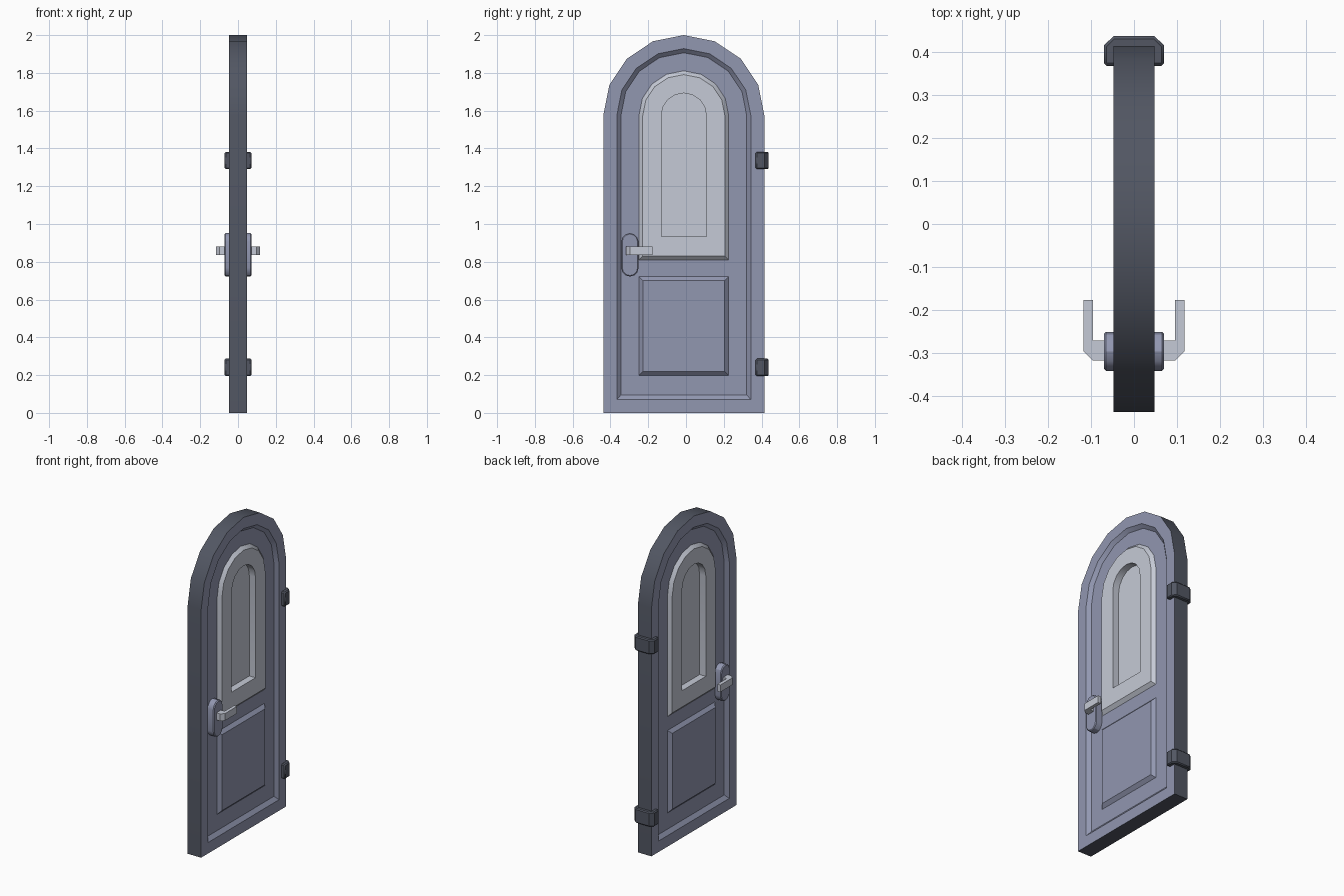
import bpy, bmesh, math
from mathutils import Vector

if "Cube" in bpy.data.objects:
    bpy.data.objects.remove(bpy.data.objects["Cube"])

CY = -0.0115      # centre line of the door leaf
SPRING = 1.5735   # height where the arches begin
FACE = 0.0475     # half thickness of the leaf
LOW = 0.0275      # half thickness in the sunken field


def material(name, rgb):
    m = bpy.data.materials.new(name)
    m.diffuse_color = (*rgb, 1)
    m.use_nodes = True
    m.node_tree.nodes["Principled BSDF"].inputs["Base Color"].default_value = m.diffuse_color
    return m


DARK = material("dark slate", (0.084, 0.094, 0.124))
BLUE = material("grey blue", (0.285, 0.308, 0.435))
PALE = material("pale grey", (0.56, 0.59, 0.67))


def arch(x, r, bottom, n=8):
    """Arched outline in the plane at x."""
    pts = [(x, CY - r, bottom), (x, CY + r, bottom)]
    for i in range(n + 1):
        a = math.pi * i / n
        pts.append((x, CY + r * math.cos(a), SPRING + r * math.sin(a)))
    return pts


def rect(x, y0, y1, z0, z1):
    return [(x, y0, z0), (x, y1, z0), (x, y1, z1), (x, y0, z1)]


def loft(name, rings, mats, bands=None, closed=False, bevel=0):
    """Skin a chain of equal rings; closed joins last to first, else caps."""
    bm = bmesh.new()
    rows = [[bm.verts.new(Vector(p)) for p in ring] for ring in rings]
    count = len(rows) if closed else len(rows) - 1
    for k in range(count):
        a, b = rows[k], rows[(k + 1) % len(rows)]
        for i in range(len(a)):
            j = (i + 1) % len(a)
            f = bm.faces.new((a[i], a[j], b[j], b[i]))
            f.material_index = bands[k] if bands else 0
    if not closed:
        bm.faces.new(rows[0])
        bm.faces.new(rows[-1])
    bmesh.ops.recalc_face_normals(bm, faces=bm.faces)
    me = bpy.data.meshes.new(name)
    bm.to_mesh(me)
    bm.free()
    for m in mats:
        me.materials.append(m)
    ob = bpy.data.objects.new(name, me)
    bpy.context.collection.objects.link(ob)
    bpy.ops.object.select_all(action='DESELECT')
    ob.select_set(True)
    bpy.context.view_layer.objects.active = ob
    bpy.ops.object.shade_smooth_by_angle(angle=math.radians(30))
    if bevel:
        mod = ob.modifiers.new("edge bevel", 'BEVEL')
        mod.width = bevel
        mod.segments = 1
        mod.limit_method = 'ANGLE'
        mod.angle_limit = math.radians(50)
    return ob


# Door leaf: dark rim, sunken field on both faces, opening for the window
half = [(FACE, 0.4265, 0.0), (FACE, 0.355, 0.07), (LOW, 0.333, 0.095), (LOW, 0.15, 0.9)]
chain = half + [(-x, r, b) for x, r, b in reversed(half)]
loft("door_leaf", [arch(*c) for c in chain], [BLUE, DARK],
     bands=[0] * 7 + [1], closed=True)

# Raised window frame with bevelled outer edge, on both faces
half = [(LOW - 0.002, 0.2395, 0.808), (FACE, 0.2175, 0.831), (FACE, 0.1195, 0.935)]
chain = half + [(-x, r, b) for x, r, b in reversed(half)]
loft("window_frame", [arch(*c) for c in chain], [PALE], closed=True)

# Window pane
loft("window_pane", [arch(x, 0.125, 0.93) for x in (-0.004, 0.004)], [PALE])

# Raised lower panel, on both faces
chain = [(-FACE, 0.021), (-LOW, 0), (LOW, 0), (FACE, 0.021)]
loft("lower_panel", [rect(x, -0.249 + d, 0.226 - d, 0.198 + d, 0.722 - d) for x, d in chain],
     [BLUE])


# Handle plate running through the leaf, rounded at top and bottom
def capsule(x, y, r, z0, z1, n=6):
    pts = []
    for centre, start in ((z1 - r, 0), (z0 + r, math.pi)):
        for i in range(n + 1):
            a = start + math.pi * i / n
            pts.append((x, y + r * math.cos(a), centre + r * math.sin(a)))
    return pts


loft("handle_plate", [capsule(x, -0.297, 0.0455, 0.722, 0.952) for x in (-0.0705, 0.0705)],
     [BLUE], bevel=0.005)

# Lever handles, one on each face
LEVER = [(0.06, -0.318), (0.097, -0.318), (0.1175, -0.297), (0.1175, -0.177),
         (0.096, -0.177), (0.096, -0.272), (0.06, -0.272)]
for side, s in (("right", 1), ("left", -1)):
    loft("lever_" + side, [[(s * x, y, z) for x, y in LEVER] for z in (0.836, 0.881)], [PALE])

# Hinges wrapping the edge
HINGE = [(0.0705, 0.369), (0.0705, 0.416), (0.048, 0.438)]
outline = HINGE + [(-x, y) for x, y in reversed(HINGE)]
for name, z in (("upper", 1.29), ("lower", 0.195)):
    loft("hinge_" + name, [[(x, y, h) for x, y in outline] for h in (z, z + 0.092)],
         [DARK], bevel=0.006)
